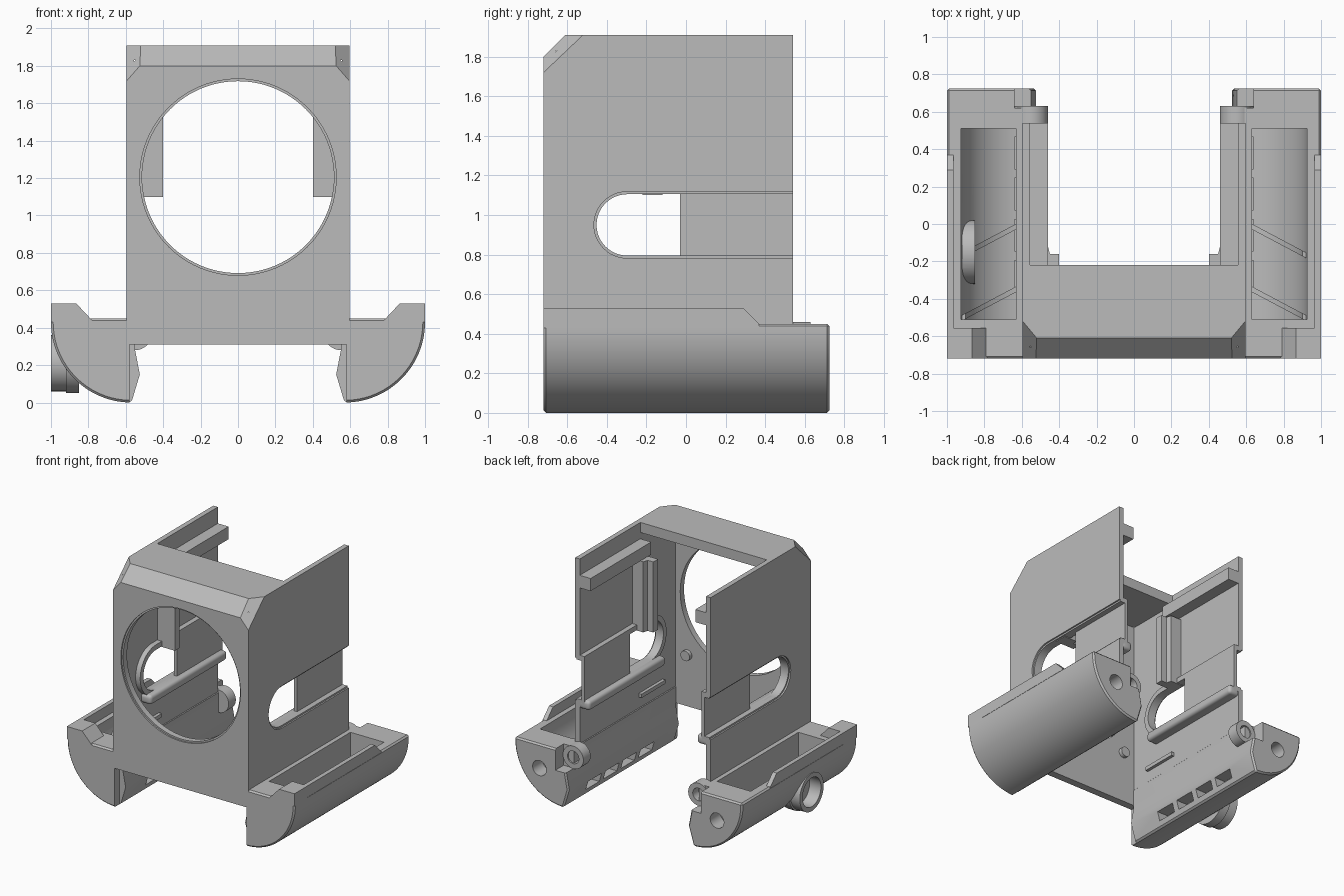
import bpy, bmesh
from math import sin, cos, pi, radians
from mathutils import Vector, Matrix

cube = bpy.data.objects.get("Cube")
if cube:
    bpy.data.objects.remove(cube, do_unlink=True)

grey = bpy.data.materials.new("plain_grey")
grey.use_nodes = True
grey.diffuse_color = (0.5, 0.5, 0.5, 1)
grey.node_tree.nodes["Principled BSDF"].inputs["Base Color"].default_value = (0.5, 0.5, 0.5, 1)


def finish(name, bm):
    bmesh.ops.recalc_face_normals(bm, faces=bm.faces[:])
    me = bpy.data.meshes.new(name)
    bm.to_mesh(me)
    bm.free()
    me.materials.append(grey)
    ob = bpy.data.objects.new(name, me)
    bpy.context.collection.objects.link(ob)
    return ob


def prism(name, pts, a, b, axis="y", side=1, shear=0):
    """Extrude a 2D outline from a to b along an axis; side=-1 mirrors in x."""
    place = {"x": lambda p, t: (t, p[0], p[1]),
             "y": lambda p, t: (p[0], t, p[1]),
             "z": lambda p, t: (p[0], p[1], t)}[axis]
    bm = bmesh.new()
    lo = [bm.verts.new(place(p, a)) for p in pts]
    hi = [bm.verts.new(place(p, b)) for p in pts]
    bm.faces.new(lo)
    bm.faces.new(hi)
    for i in range(len(pts)):
        j = (i + 1) % len(pts)
        bm.faces.new((lo[i], lo[j], hi[j], hi[i]))
    for v in bm.verts:
        v.co.y -= shear * v.co.x
        v.co.x *= side
    return finish(name, bm)


def box(name, x, y, z, side=1):
    return prism(name, [(x[0], z[0]), (x[1], z[0]), (x[1], z[1]), (x[0], z[1])],
                 y[0], y[1], "y", side)


def arc(cx, cy, r, a0, a1, n=24):
    return [(cx + r * cos(radians(a0 + (a1 - a0) * i / n)),
             cy + r * sin(radians(a0 + (a1 - a0) * i / n))) for i in range(n + 1)]


def circle(cx, cy, r, n=48):
    return arc(cx, cy, r, 0, 360 - 360 / n, n - 1)


def apply(ob, mod):
    bpy.context.view_layer.objects.active = ob
    bpy.ops.object.modifier_apply(modifier=mod.name)


def combine(ob, *others, op="DIFFERENCE"):
    for other in others:
        mod = ob.modifiers.new("bool", "BOOLEAN")
        mod.operation = op
        mod.solver = "EXACT"
        mod.object = other
        apply(ob, mod)
        bpy.data.objects.remove(other, do_unlink=True)


def bevel(ob, width, segments=1, angle=50):
    mod = ob.modifiers.new("bevel", "BEVEL")
    mod.width = width
    mod.segments = segments
    mod.limit_method = "ANGLE"
    mod.angle_limit = radians(angle)
    apply(ob, mod)


def smooth(ob):
    bpy.ops.object.select_all(action="DESELECT")
    ob.select_set(True)
    bpy.context.view_layer.objects.active = ob
    bpy.ops.object.shade_smooth_by_angle(angle=radians(30))


W = 0.595
FRONT, BACK, WALL_BACK = -0.72, 0.725, 0.54

# Main frame: block with chamfered front top edge and corners
bm = bmesh.new()
bmesh.ops.create_cube(bm, size=1, matrix=Matrix.Translation((0, -0.09, 1.11))
                      @ Matrix.Diagonal((2 * W, 1.26, 1.6, 1)))
cuts = [((0, FRONT, 1.80), (0, -1, 1))]
cuts += [((s * W, FRONT, 1.72), (s * 1.14, -0.95, 1)) for s in (1, -1)]
for co, no in cuts:
    r = bmesh.ops.bisect_plane(bm, geom=bm.verts[:] + bm.edges[:] + bm.faces[:],
                               plane_co=co, plane_no=Vector(no), clear_outer=True)
    rim = [e for e in r["geom_cut"] if isinstance(e, bmesh.types.BMEdge)]
    bmesh.ops.contextual_create(bm, geom=rim)
frame = finish("main_frame", bm)
combine(frame,
        box("hollow", (-0.555, 0.555), (-0.66, 1), (0, 1.83)),
        box("open_top", (-0.555, 0.555), (-0.22, 1), (1, 2.5)),
        prism("lens_hole", circle(0, 1.205, 0.513, 96), -1, -0.5),
        prism("lens_lip", circle(0, 1.205, 0.525, 96), -1, -0.708))


def stadium(r, back):
    return [(back, 0.95 - r)] + arc(-0.297, 0.95, r, 270, 90) + [(back, 0.95 + r)]


# Side slots with a rim standing inward
for s in (1, -1):
    combine(frame, prism("slot_rim", stadium(0.195, WALL_BACK), 0.515, 0.58, "x", s), op="UNION")
    combine(frame, prism("slot", stadium(0.155, 1), 0.4, 0.7, "x", s),
            prism("slot_lip", stadium(0.168, 1), 0.583, 0.7, "x", s))
smooth(frame)

for s, tag in ((1, "left"), (-1, "right")):
    # Inner details of each wall
    box(tag + "_slot_panel", (0.515, 0.54), (-0.03, WALL_BACK), (0.76, 1.14), s)
    box(tag + "_top_rail", (0.46, 0.57), (-0.22, WALL_BACK), (1.68, 1.78), s)
    bar = box(tag + "_slot_bar", (0.47, 0.57), (-0.42, WALL_BACK), (0.72, 0.795), s)
    bevel(bar, 0.025, 4)
    smooth(bar)
    prism(tag + "_guide_post", [(0.40, -0.22), (0.57, -0.22), (0.57, -0.12), (0.46, -0.12),
                                (0.45, -0.16), (0.40, -0.16)], 1.1, 1.66, "z", s)
    box(tag + "_small_ridge", (0.53, 0.57), (-0.5, -0.2), (0.53, 0.56), s)
    smooth(prism(tag + "_locating_peg", circle(0.45, 0.72, 0.04, 24), -0.67, -0.63, "y", s))

    # Pod with quarter-round outside
    outline = [(0.55, 0.45), (1, 0.45)] + arc(0.57, 0.43, 0.43, 0, -90, 32)
    outline += [(0.525, 0.15), (0.55, 0.28)]
    pod = prism(tag + "_pod", outline, FRONT, BACK, "y", s)
    bevel(pod, 0.012)
    cavity = [(0.63, 0.6), (0.925, 0.6)] + arc(0.57, 0.43, 0.355, 0, -80)
    combine(pod,
            prism("cavity", cavity, -0.51, 0.51, "y", s),
            box("flat_front", (0.4, 0.58), (-1, -0.66), (-0.1, 0.31), s),
            box("boss_notch", (0.4, 0.64), (0.62, 1), (0.28, 0.6), s),
            prism("end_hole", circle(0.78, 0.26, 0.06, 32), 0.6, 1, "y", s))
    for i in range(4):
        y = -0.28 + 0.22 * i
        combine(pod, box("window", (0.45, 0.64), (y - 0.085, y + 0.085), (0.05, 0.12), s))

    # Side socket on one pod only
    if s < 0:
        combine(pod, prism("socket", circle(-0.15, 0.21, 0.15), -1, -0.86, "x"),
                prism("socket_cap", circle(-0.15, 0.22, 0.17), -0.92, -0.85, "x"), op="UNION")
        combine(pod, prism("socket_hole", circle(-0.15, 0.21, 0.115), -1.1, -0.9, "x"))
    smooth(pod)

    # Raised rim on the pod
    prism(tag + "_front_rim", [(0.77, 0.43), (0.79, 0.45), (0.865, 0.53), (1, 0.53), (1, 0.43)],
          FRONT, -0.555, "y", s)
    prism(tag + "_side_rim", [(FRONT, 0.44), (FRONT, 0.53), (0.29, 0.53), (0.37, 0.45), (0.37, 0.44)],
          0.965, 1, "x", s)

    # Diagonal ribs on the cavity floor
    for y in (0.32, -0.015):
        prism(tag + "_floor_rib", arc(0.57, 0.43, 0.365, -10, -80) + arc(0.57, 0.43, 0.335, -80, -10),
              y - 0.015, y + 0.015, "y", s, 0.53)

    # Screw boss at the back
    boss = prism(tag + "_screw_boss", circle(0.55, 0.37, 0.09, 32), 0.54, 0.63, "y", s)
    combine(boss, prism("screw_hole", circle(0.55, 0.37, 0.05, 32), 0.56, 1, "y", s))
    smooth(boss)
